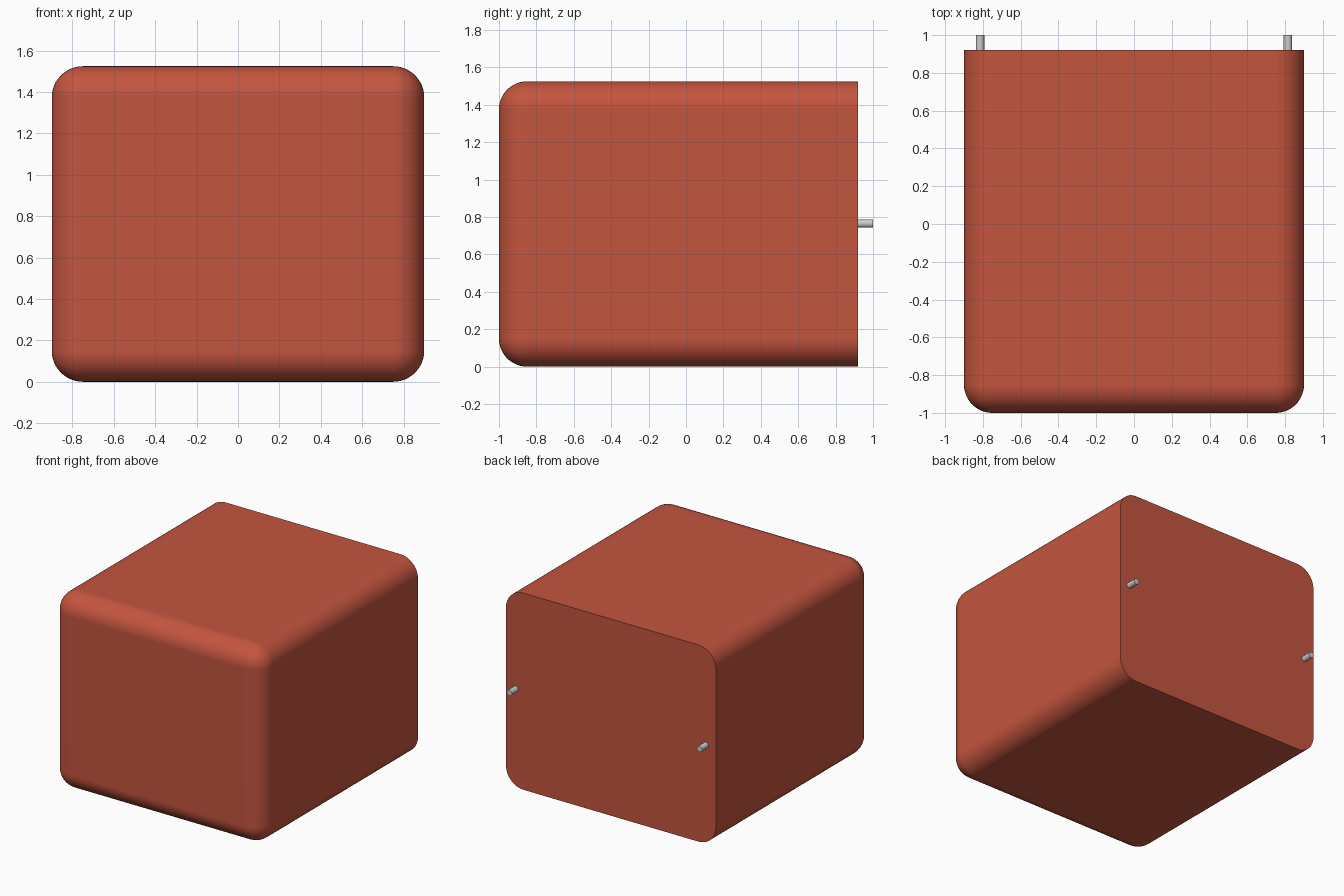
import bpy, bmesh
from math import radians
from mathutils import Matrix, Vector

if "Cube" in bpy.data.objects:
    bpy.data.objects.remove(bpy.data.objects["Cube"])

FRONT, BACK = -1.0, 0.92
WIDTH, HEIGHT, ROUND = 1.80, 1.525, 0.15


def finish(bm, name, color=None):
    """Turn a bmesh into a smooth-shaded object with crisp hard edges."""
    bmesh.ops.recalc_face_normals(bm, faces=bm.faces)
    mesh = bpy.data.meshes.new(name)
    bm.to_mesh(mesh)
    bm.free()
    mesh.shade_smooth()
    mesh.set_sharp_from_angle(angle=radians(35))
    obj = bpy.data.objects.new(name, mesh)
    bpy.context.collection.objects.link(obj)
    if color:
        mat = bpy.data.materials.new(name + "_paint")
        mat.diffuse_color = color
        mat.use_nodes = True
        mat.node_tree.nodes["Principled BSDF"].inputs["Base Color"].default_value = mat.diffuse_color
        mesh.materials.append(mat)
    mod = obj.modifiers.new("flat_panel_normals", 'WEIGHTED_NORMAL')
    mod.keep_sharp = True
    return obj


# Cushion block: every edge rounded except the rim of the flat back
bm = bmesh.new()
bmesh.ops.create_cube(bm, size=1)
bmesh.ops.scale(bm, vec=(WIDTH, BACK - FRONT, HEIGHT), verts=bm.verts)
bmesh.ops.translate(bm, vec=(0, (BACK + FRONT) / 2, HEIGHT / 2), verts=bm.verts)
soft = [e for e in bm.edges if min(v.co.y for v in e.verts) < BACK - 0.01]
bmesh.ops.bevel(bm, geom=soft, offset=ROUND, offset_type='OFFSET',
                segments=12, profile=0.5, affect='EDGES', clamp_overlap=True)
finish(bm, "cushion_block", (0.55, 0.09, 0.05, 1))

# Mounting pins on the back, one per side
for side, sign in (("left", -1), ("right", 1)):
    bm = bmesh.new()
    place = Matrix.Translation(Vector((sign * 0.815, 0.95, 0.765)))
    bmesh.ops.create_cone(bm, cap_ends=True, segments=32, radius1=0.0225,
                          radius2=0.0225, depth=0.10,
                          matrix=place @ Matrix.Rotation(radians(90), 4, 'X'))
    finish(bm, side + "_mounting_pin")
